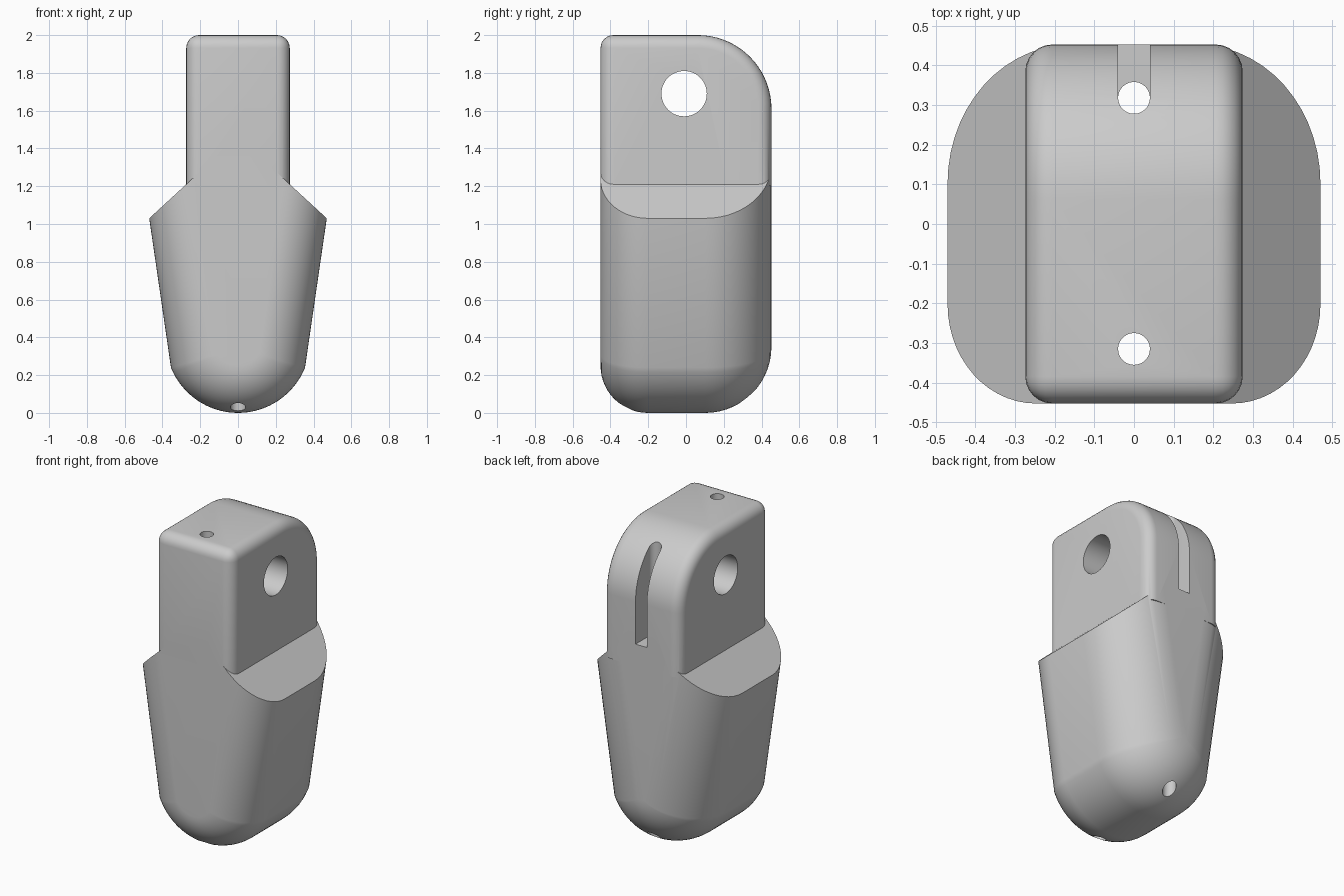
import bpy, bmesh
from math import sin, cos, pi, sqrt, atan2
from mathutils import Vector, Matrix

if "Cube" in bpy.data.objects:
    bpy.data.objects.remove(bpy.data.objects["Cube"])

DEPTH = 0.4525          # half depth, front to back
grey = bpy.data.materials.new("plain grey")
grey.use_nodes = True
grey.diffuse_color = (0.6, 0.6, 0.6, 1)
grey.node_tree.nodes["Principled BSDF"].inputs["Base Color"].default_value = (0.6, 0.6, 0.6, 1)


def finish(name, bm):
    bmesh.ops.recalc_face_normals(bm, faces=bm.faces)
    mesh = bpy.data.meshes.new(name)
    bm.to_mesh(mesh)
    bm.free()
    mesh.materials.append(grey)
    obj = bpy.data.objects.new(name, mesh)
    bpy.context.collection.objects.link(obj)
    return obj


# Tapered body: a U-shaped section, inset towards both ends as a round fillet
RADIUS, SHOULDER = 0.3826, 1.4624
foot, top = Vector((0.355, 0.24)), Vector((0.47, 1.03))
centre = Vector((0, RADIUS))
along = (top - foot).normalized()
normal = Vector((along.y, -along.x))
reach = (foot - centre).dot(normal)


def section(inset):
    r, h = RADIUS - inset, reach - inset
    base = centre + normal * h
    kink = base - along * sqrt(r * r - h * h)
    rise = (SHOULDER - base.y - 0.92 * base.x) / (along.y + 0.92 * along.x)
    start = atan2(kink.y - centre.y, kink.x)
    half = [Vector((0.1, SHOULDER - 0.092)), base + along * rise]
    for i in range(16):
        a = start + (-pi / 2 - start) * i / 16
        half.append(centre + Vector((cos(a), sin(a))) * r)
    mirrored = [Vector((-p.x, p.y)) for p in reversed(half)]
    return half + [centre - Vector((0, r))] + mirrored


def make_body():
    stations = []
    for side, r in ((-1, 0.25), (1, 0.35)):
        end = []
        for i in range(15):
            a = pi / 2 * i / 14
            end.append((side * (DEPTH - r + r * sin(a)), r * (1 - cos(a))))
        stations += end[::-1] if side < 0 else end
    bm = bmesh.new()
    rings = [[bm.verts.new((p.x, y, p.y)) for p in section(d)] for y, d in stations]
    for a, b in zip(rings, rings[1:]):
        for i in range(len(a)):
            j = (i + 1) % len(a)
            bm.faces.new((a[i], a[j], b[j], b[i]))
    bm.faces.new(rings[0])
    bm.faces.new(rings[-1])
    return finish("body", bm)


# Upper tab: side profile with a large rounded back corner, soft edges
def make_tab():
    floor, r, half = 1.2, 0.39, 0.274
    profile = [(-DEPTH, floor), (-DEPTH, 2)]
    for i in range(19):
        a = pi / 2 * (1 - i / 18)
        profile.append((DEPTH - r + r * cos(a), 2 - r + r * sin(a)))
    profile.append((DEPTH, floor))
    bm = bmesh.new()
    face = bm.faces.new([bm.verts.new((-half, y, z)) for y, z in profile])
    new = bmesh.ops.extrude_face_region(bm, geom=[face])["geom"]
    bmesh.ops.translate(bm, vec=(2 * half, 0, 0),
                        verts=[v for v in new if isinstance(v, bmesh.types.BMVert)])
    bmesh.ops.recalc_face_normals(bm, faces=bm.faces)
    edges = [e for e in bm.edges
             if e.calc_face_angle(0) > 1 and max(v.co.z for v in e.verts) > floor + 0.01]
    bmesh.ops.bevel(bm, geom=edges, offset=0.068, segments=6, profile=0.5,
                    affect="EDGES", clamp_overlap=False)
    return finish("tab", bm)


def cylinder(name, r, length, matrix):
    bm = bmesh.new()
    bmesh.ops.create_cone(bm, cap_ends=True, segments=48, radius1=r, radius2=r,
                          depth=length, matrix=matrix)
    return finish(name, bm)


def slot():
    bm = bmesh.new()
    bmesh.ops.create_cube(bm, size=1, matrix=Matrix.Translation((0, 0.47, 1.74))
                          @ Matrix.Diagonal((0.0796, 0.3, 0.8, 1)))
    return finish("slot_cutter", bm)


def combine(obj, other, operation):
    other.hide_render = True
    mod = obj.modifiers.new("combine", "BOOLEAN")
    mod.operation, mod.solver, mod.object = operation, "EXACT", other
    bpy.context.view_layer.objects.active = obj
    bpy.ops.object.modifier_apply(modifier=mod.name)
    bpy.data.objects.remove(other)


# Join the parts, then cut the cross pin hole, the two long bores and the slot
body = make_body()
combine(body, make_tab(), "UNION")
cutters = [cylinder("pin_cutter", 0.12, 2, Matrix.Translation((0, -0.01, 1.69))
                    @ Matrix.Rotation(pi / 2, 4, "Y")),
           cylinder("front_bore_cutter", 0.04, 3, Matrix.Translation((0, -0.315, 1))),
           cylinder("back_bore_cutter", 0.04, 3, Matrix.Translation((0, 0.318, 1))),
           slot()]
for cutter in cutters:
    combine(body, cutter, "DIFFERENCE")

bpy.ops.object.select_all(action="DESELECT")
body.select_set(True)
bpy.context.view_layer.objects.active = body
bpy.ops.object.shade_smooth_by_angle(angle=0.5)
